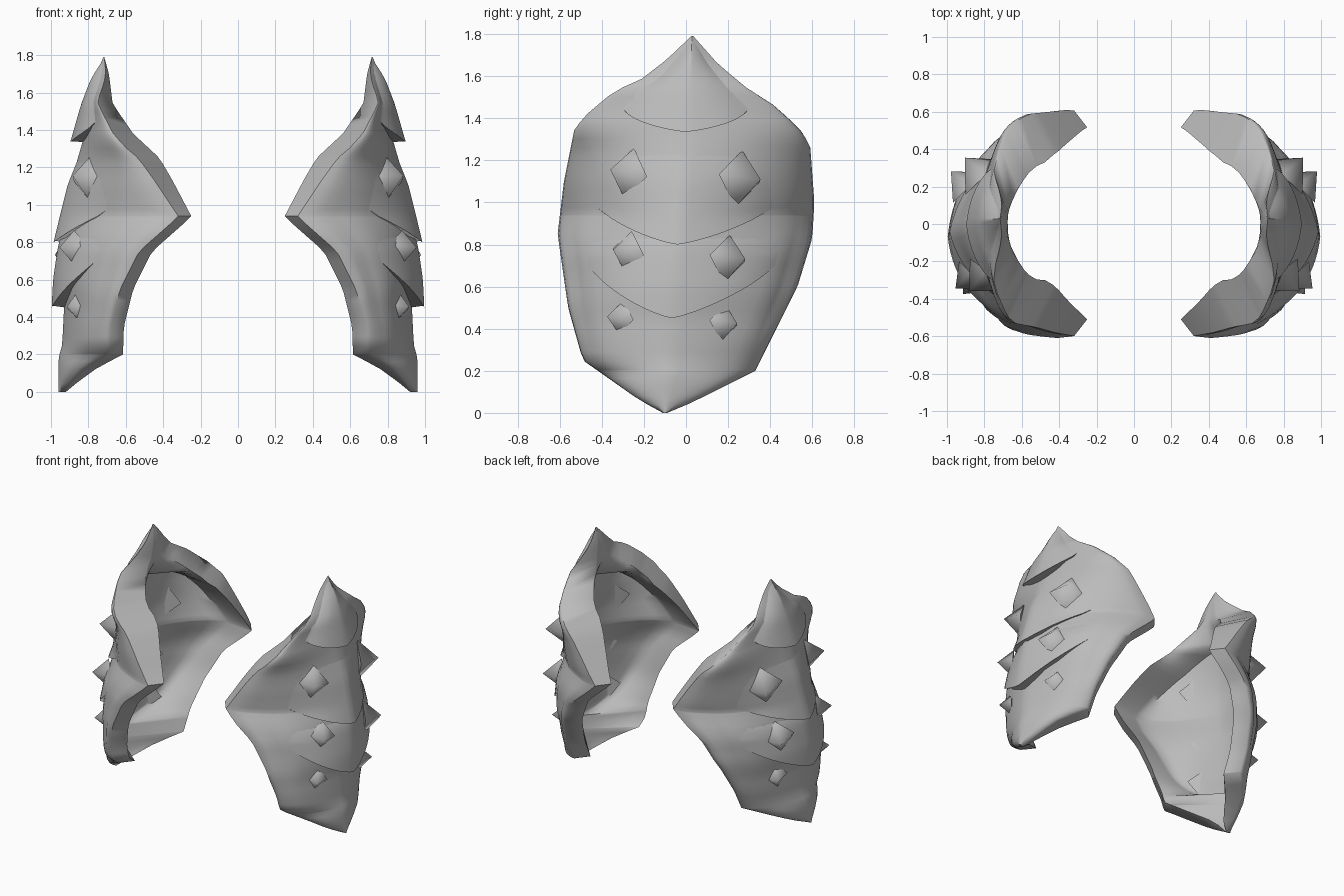
import bpy, bmesh, math
from mathutils import Vector, Matrix

if "Cube" in bpy.data.objects:
    bpy.data.objects.remove(bpy.data.objects["Cube"])

steel = bpy.data.materials.new("grey_steel")
steel.diffuse_color = (0.5, 0.5, 0.5, 1)
steel.use_nodes = True
steel.node_tree.nodes["Principled BSDF"].inputs["Base Color"].default_value = steel.diffuse_color

# Outline tables: (height, value)
RIDGE_X = [(0, .96), (.18, .96), (.25, .94), (.45, .93), (.6, .945), (.8, .95), (1.1, .90),
           (1.34, .83), (1.54, .80), (1.67, .77), (1.79, .72)]
EDGE_X = [(0, .92), (.05, .86), (.13, .75), (.2, .615), (.35, .61), (.55, .56), (.75, .46),
          (.9, .29), (.94, .25), (1.13, .35), (1.25, .42), (1.38, .56), (1.54, .67),
          (1.7, .69), (1.79, .715)]
FRONT_Y = [(0, -.11), (.06, -.22), (.25, -.49), (.5, -.56), (.85, -.61), (1.1, -.58),
           (1.35, -.53), (1.42, -.47), (1.53, -.34), (1.58, -.22), (1.68, -.09), (1.79, .025)]
BACK_Y = [(0, -.09), (.05, .03), (.2, .33), (.6, .53), (.83, .6), (1.0, .61), (1.27, .59),
          (1.35, .54), (1.46, .42), (1.55, .28), (1.66, .15), (1.79, .035)]
# Rim face: step in x and in y from the outer edge to the inner lip; inside of the ridge
RIM_X = [(0, .07), (.94, .07), (1.3, .12), (1.54, .08), (1.79, .03)]
RIM_Y = [(0, .09), (.94, .09), (1.15, .17), (1.3, .24), (1.54, .21), (1.79, .05)]
INNER_X = [(0, .93), (.1, .91), (.2, .905), (.3, .92), (1.4, .80), (1.47, .72), (1.54, .675),
           (1.7, .69), (1.79, .715)]


def lerp(table, z):
    for (a, u), (b, v) in zip(table, table[1:]):
        if z <= b:
            return u + (v - u) * max(0, z - a) / (b - a)
    return table[-1][1]


def ridge_y(z):
    return -.1 + .13 * z / 1.79


def edge_y(t, z):
    return lerp(FRONT_Y if t < 0 else BACK_Y, z)


def section(t, z):
    """Outer point at height z; t runs from -pi/2 (front) to pi/2 (back)."""
    yr, xr, ye = ridge_y(z), lerp(RIDGE_X, z), edge_y(t, z)
    k = min(1, abs(ye - yr) / .25)
    xe = lerp(EDGE_X, z) + lerp(RIM_X, z) * k
    w = .25 + .75 * min(1, max(0, (z - 1.35) / .35))   # ellipse turns into a V at the spike
    bend = (1 - w) * math.cos(t) + w * (1 - abs(math.sin(t)))
    p = Vector((xe + (xr - xe) * bend, yr + (ye - yr) * abs(math.sin(t)), z))
    # shallow groove beside the rim
    dent = .02 * math.exp(-((abs(t) - 1.15) / .15) ** 2 - ((z - .65) / .3) ** 2)
    return p - Vector((math.cos(t), math.sin(t), 0)) * dent


def inner_row(z):
    """Inside of the shell, back to front: rim band, thin oval panel, rim band."""
    yr = ridge_y(z)
    q = 1 - ((z - .85) / .55) ** 2
    to = 1.2 * math.sqrt(max(q, 0))
    panel = [to * (1 - i / 6) for i in range(13)]
    if q > 0:
        mid = [section(t, z) - Vector((math.cos(t), math.sin(t), 0)) * .015 for t in panel]
    else:
        mid = [Vector((lerp(INNER_X, z), yr, z))] * 13
    bands = []
    for s, end in ((1, mid[0]), (-1, mid[-1])):
        ye = edge_y(s, z)
        step = min(lerp(RIM_Y, z), .7 * abs(ye - yr))
        lip = Vector((lerp(EDGE_X, z), ye - s * step, z))
        bands.append([lip.lerp(end, i / 5) for i in range(5)])
    return bands[0] + mid + bands[1][::-1]


def offset(t, z, d):
    return section(t, z) + Vector((math.cos(t), math.sin(t), 0)) * d


def finish(name, bm, angle=35):
    bmesh.ops.remove_doubles(bm, verts=bm.verts, dist=.0005)
    bmesh.ops.recalc_face_normals(bm, faces=bm.faces)
    me = bpy.data.meshes.new(name)
    bm.to_mesh(me)
    bm.free()
    me.materials.append(steel)
    ob = bpy.data.objects.new(name, me)
    bpy.context.collection.objects.link(ob)
    bpy.ops.object.select_all(action='DESELECT')
    ob.select_set(True)
    bpy.context.view_layer.objects.active = ob
    bpy.ops.object.shade_smooth_by_angle(angle=math.radians(angle))
    ob.modifiers.new("other_shoulder", 'MIRROR').use_mirror_merge = False


def loft(name, rings, angle=35):
    bm = bmesh.new()
    rows = [[bm.verts.new(p) for p in r] for r in rings]
    n = len(rows[0])
    for a, b in zip(rows, rows[1:]):
        for i in range(n):
            j = (i + 1) % n
            bm.faces.new((a[i], a[j], b[j], b[i]))
    bm.faces.new(rows[0])
    bm.faces.new(rows[-1])
    finish(name, bm, angle)


# Curved shell with a thick rim around a thin oval panel
heights = sorted(set([round(1.79 * i / 44, 3) for i in range(45)] + [.2, .3, .94, 1.4]))
angles = [math.pi * (i / 24 - .5) for i in range(25)]
loft("shoulder_shell", [[section(t, z) for t in angles] + inner_row(z) for z in heights], 60)

# Overlapping plates: name, top, lower tip, rise at the sides, half angle, lift
PLATES = [("spike_plate", 1.77, 1.335, .12, .8, .07),
          ("middle_plate", 1.25, .80, .20, .85, .04),
          ("lower_plate", .84, .45, .27, .95, .07)]


def lift(plate, t, z):
    """How far a plate stands off the shell."""
    _, top, low, rise, half, d = plate
    u = abs(t) / half
    low += rise * u ** 1.3
    if u > 1 or not low <= z <= top:
        return 0
    f = (top - z) / (top - low)
    return d * f ** .8 * (1 - u * u) ** 1.5


for plate in PLATES:
    name, top, low, rise, half, d = plate
    ts = [half * (i / 12 - 1) for i in range(25)]
    rings = []
    for j in range(13):
        out, inn = [], []
        for t in ts:
            zl = low + rise * (abs(t) / half) ** 1.3
            z = top + (zl - top) * j / 12
            out.append(offset(t, z, lift(plate, t, z + 1e-6) - .004))
            inn.append(offset(t, z, -.012))
        rings.append(out + inn[::-1])
    loft(name, rings, 45)

# Pyramid studs: base y, base z, half diagonal, tip
STUDS = [(-.28, 1.14, .11, (.87, -.40, 1.16)), (.26, 1.11, .125, (.88, .41, 1.10)),
         (-.28, .765, .09, (.95, -.38, .765)), (.20, .73, .105, (.95, .32, .73)),
         (-.32, .455, .075, (.89, -.40, .46)), (.19, .425, .08, (.91, .27, .43))]
for n, (y, z, r, tip) in enumerate(STUDS):
    side = math.copysign(1, y)
    t = side * math.asin((y - ridge_y(z)) / (edge_y(side, z) - ridge_y(z)))
    along = (section(t + .05, z) - section(t - .05, z)).normalized()
    up = (section(t, z + .06) - section(t, z - .06)).normalized()
    normal = along.cross(up).normalized()
    base = section(t, z) + normal * max(lift(p, t, z) for p in PLATES)
    reach = Vector(tip) - base
    height = min(max(reach.length, .6 * r), r)
    axis = (reach.normalized() * .5 + normal * .5).normalized()
    along = (along - axis * along.dot(axis)).normalized()
    up = axis.cross(along)
    depth = height + .02
    frame = Matrix((along, up, axis)).transposed().to_4x4()
    frame = Matrix.Translation(base + axis * (depth / 2 - .02)) @ frame
    bm = bmesh.new()
    bmesh.ops.create_cone(bm, cap_ends=True, segments=4, radius1=r * 1.1, radius2=0, depth=depth,
                          matrix=frame @ Matrix.Rotation(math.radians(-10), 4, 'Z'))
    finish("stud_%d" % (n + 1), bm, 100)
